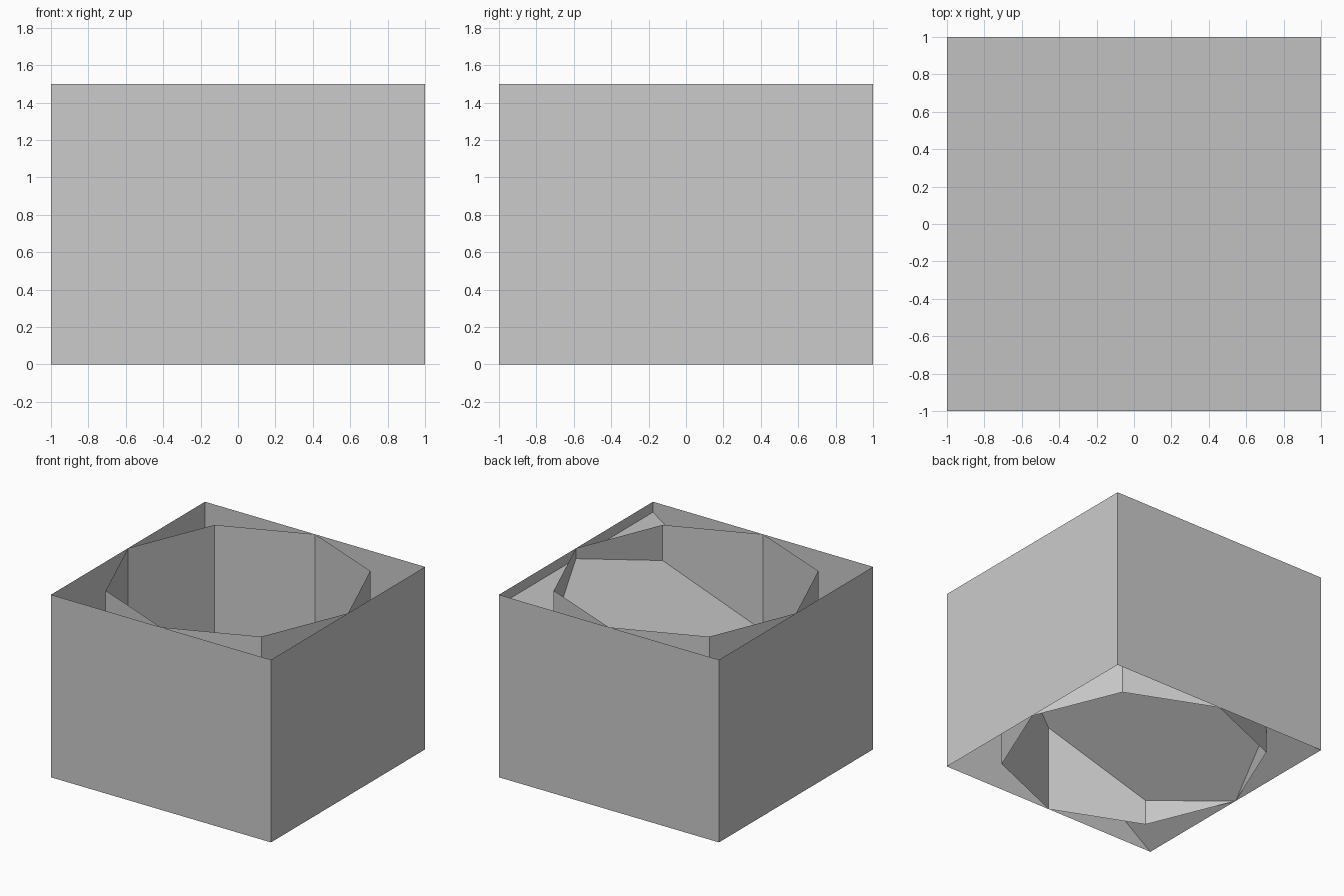
import bpy, bmesh
from math import pi, cos, sin, sqrt

if "Cube" in bpy.data.objects:
    bpy.data.objects.remove(bpy.data.objects["Cube"])

HEIGHT = 1.5


def make_object(name, bm):
    mesh = bpy.data.meshes.new(name)
    bm.to_mesh(mesh)
    bm.free()
    obj = bpy.data.objects.new(name, mesh)
    bpy.context.collection.objects.link(obj)
    return obj


def open_tube(name, sides, radius, start):
    """Thin upright wall following a regular polygon, open at both ends."""
    bm = bmesh.new()
    angles = [start + 2 * pi * i / sides for i in range(sides)]
    low, high = [[bm.verts.new((radius * cos(a), radius * sin(a), z)) for a in angles]
                 for z in (0, HEIGHT)]
    for i in range(sides):
        j = (i + 1) % sides
        bm.faces.new((low[i], low[j], high[j], high[i]))
    return make_object(name, bm)


# Square outer wall
open_tube("outer_wall", 4, sqrt(2), pi / 4)

# Eight-sided inner wall touching the middle of each outer side
open_tube("inner_wall", 8, 1, 0)

# Sloping floor rising from the left wall to the right wall
bm = bmesh.new()
bmesh.ops.create_grid(bm, x_segments=1, y_segments=1, size=1)
for v in bm.verts:
    v.co.z = (1 + v.co.x) / sqrt(2)
make_object("sloping_floor", bm)
